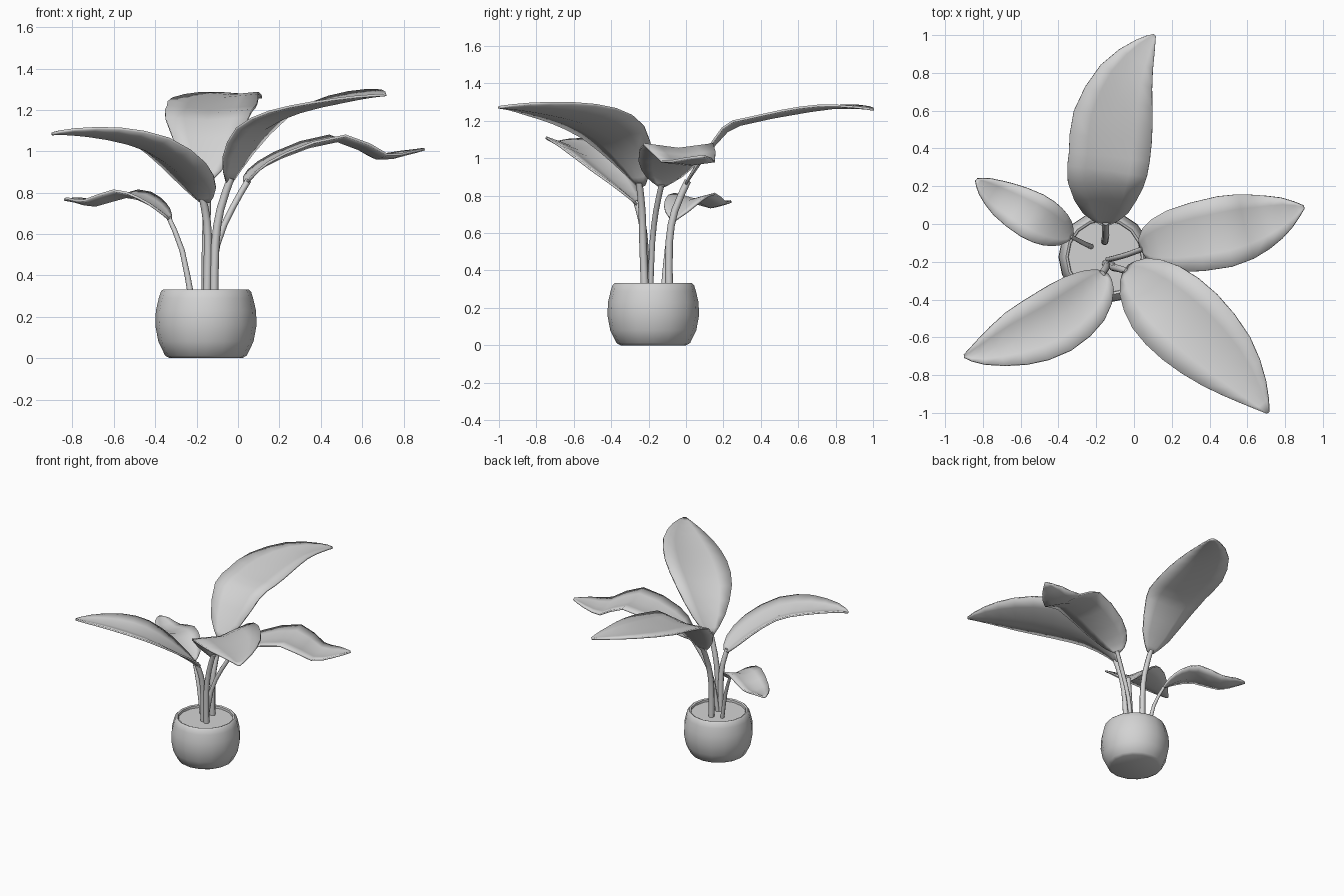
import bpy, bmesh, math
from mathutils import Vector

cube = bpy.data.objects.get("Cube")
if cube:
    bpy.data.objects.remove(cube, do_unlink=True)

COLOUR = (0.65, 0.65, 0.65, 1)
grey = bpy.data.materials.new("plain grey")
grey.use_nodes = True
grey.diffuse_color = COLOUR
grey.node_tree.nodes["Principled BSDF"].inputs["Base Color"].default_value = COLOUR

POT = Vector((-0.155, -0.175, 0))


def finish(name, bm, angle=50, thickness=0):
    bmesh.ops.recalc_face_normals(bm, faces=bm.faces)
    mesh = bpy.data.meshes.new(name)
    bm.to_mesh(mesh)
    bm.free()
    mesh.materials.append(grey)
    obj = bpy.data.objects.new(name, mesh)
    bpy.context.collection.objects.link(obj)
    if thickness:
        mod = obj.modifiers.new("thickness", "SOLIDIFY")
        mod.thickness = thickness
        mod.offset = 0
    bpy.ops.object.select_all(action="DESELECT")
    obj.select_set(True)
    bpy.context.view_layer.objects.active = obj
    bpy.ops.object.shade_smooth_by_angle(angle=math.radians(angle))


def skin(bm, rings, closed=True):
    """Join rows of vertices with quads."""
    for a, b in zip(rings, rings[1:]):
        n = len(a)
        for i in range(n if closed else n - 1):
            j = (i + 1) % n
            bm.faces.new((a[i], a[j], b[j], b[i]))


def ring(bm, centre, u, v, radius, sides):
    angles = [2 * math.pi * i / sides for i in range(sides)]
    return [bm.verts.new(centre + radius * (u * math.cos(a) + v * math.sin(a))) for a in angles]


def capped_tube(name, bm, rings):
    skin(bm, rings)
    bm.faces.new(rings[0])
    bm.faces.new(rings[-1])
    finish(name, bm)


def lathe(name, profile, sides=16):
    bm = bmesh.new()
    u, v = Vector((1, 0, 0)), Vector((0, 1, 0))
    capped_tube(name, bm, [ring(bm, POT + Vector((0, 0, z)), u, v, r, sides) for r, z in profile])


def tangent(points, i):
    return (points[min(i + 1, len(points) - 1)] - points[max(i - 1, 0)]).normalized()


def refine(rows):
    """Insert a smooth in-between point in every span."""
    rows = [Vector(r) for r in rows]
    out = [rows[0]]
    for i in range(len(rows) - 1):
        a, b = rows[i], rows[i + 1]
        before, after = rows[max(i - 1, 0)], rows[min(i + 2, len(rows) - 1)]
        out += [(a + b) * 0.5625 - (before + after) * 0.0625, b]
    return out


def stem(name, path, thick, thin, sides=8):
    points = refine(path)
    bm, rings = bmesh.new(), []
    for i, p in enumerate(points):
        t = tangent(points, i)
        u = Vector((0, 1, 0)).cross(t).normalized()
        radius = thick + (thin - thick) * i / (len(points) - 1)
        rings.append(ring(bm, p, u, t.cross(u), radius, sides))
    capped_tube(name, bm, rings)


def blade(name, stations, lift_left, lift_right):
    """Stations are midrib x, y, z and half width; lifts raise the two edges."""
    stations = refine(stations)
    points = [s.to_3d() for s in stations]
    widest = max(s.w for s in stations)
    bm, rows = bmesh.new(), []
    for i, (p, s) in enumerate(zip(points, stations)):
        t = tangent(points, i)
        side = Vector((-t.y, t.x, 0)).normalized()
        # edges lean back toward the base where the blade rises steeply
        up = t.cross(side)
        row = []
        for k in (-1, -0.55, 0, 0.55, 1):
            lift = (lift_left if k > 0 else lift_right) * abs(k) * s.w / widest
            row.append(bm.verts.new(p + side * k * s.w + up * lift))
        rows.append(row)
    skin(bm, rows, closed=False)
    finish(name, bm, 60, 0.012)


# Pot with rounded belly, rim and mouth, then the soil disc
lathe("pot", [(0.175, 0), (0.197, 0.012), (0.23, 0.08), (0.245, 0.16), (0.242, 0.23),
              (0.228, 0.29), (0.218, 0.322), (0.206, 0.333), (0.194, 0.328), (0.19, 0.29)])
lathe("soil", [(0.192, 0.292), (0.192, 0.312)])

# Back leaf
stem("back_stem", [(-0.155, -0.09, 0.29), (-0.155, -0.09, 0.55), (-0.15, -0.06, 0.72),
                   (-0.15, 0.01, 0.88)], 0.021, 0.018)
blade("back_leaf", [(-0.15, 0, 0.86, 0.024), (-0.15, 0.07, 0.965, 0.12), (-0.15, 0.22, 1.145, 0.2),
                    (-0.13, 0.36, 1.195, 0.215), (-0.11, 0.56, 1.235, 0.212),
                    (-0.04, 0.78, 1.268, 0.15), (0.06, 0.94, 1.268, 0.06),
                    (0.11, 1, 1.26, 0.008)], 0.02, 0.02)

# Left leaf
stem("left_stem", [(-0.14, -0.19, 0.29), (-0.1, -0.18, 0.55), (-0.03, -0.16, 0.72),
                   (0.05, -0.13, 0.86)], 0.015, 0.015)
blade("left_leaf", [(0.04, -0.13, 0.85, 0.022), (0.08, -0.115, 0.895, 0.1), (0.21, -0.09, 0.97, 0.165),
                    (0.48, -0.04, 1.05, 0.19), (0.67, 0.01, 0.965, 0.15),
                    (0.81, 0.06, 0.985, 0.085), (0.9, 0.09, 1.01, 0.008)], 0.025, 0.025)

# Front left leaf, banked so its inner edge stands higher
stem("front_left_stem", [(-0.115, -0.22, 0.29), (-0.11, -0.23, 0.55), (-0.085, -0.235, 0.72),
                         (-0.035, -0.25, 0.87)], 0.021, 0.018)
blade("front_left_leaf", [(-0.04, -0.24, 0.85, 0.024), (0.01, -0.29, 0.965, 0.12),
                          (0.13, -0.4, 1.11, 0.205), (0.3, -0.55, 1.19, 0.225),
                          (0.49, -0.73, 1.235, 0.18), (0.63, -0.89, 1.262, 0.09),
                          (0.71, -1, 1.272, 0.008)], 0.075, 0.0)

# Front right leaf, deeply folded
stem("front_right_stem", [(-0.15, -0.21, 0.29), (-0.145, -0.22, 0.52), (-0.15, -0.235, 0.66),
                          (-0.17, -0.265, 0.77)], 0.021, 0.018)
blade("front_right_leaf", [(-0.16, -0.26, 0.75, 0.024), (-0.19, -0.31, 0.8, 0.09),
                           (-0.28, -0.41, 0.895, 0.155), (-0.44, -0.525, 1.005, 0.178),
                           (-0.63, -0.61, 1.06, 0.148), (-0.81, -0.68, 1.083, 0.068),
                           (-0.9, -0.7, 1.083, 0.008)], 0.06, 0.045)

# Small back right leaf
stem("back_right_stem", [(-0.225, -0.12, 0.29), (-0.27, -0.1, 0.52), (-0.335, -0.065, 0.68)],
     0.015, 0.011)
blade("back_right_leaf", [(-0.33, -0.065, 0.67, 0.015), (-0.37, -0.045, 0.705, 0.07),
                          (-0.44, -0.01, 0.75, 0.11), (-0.54, 0.045, 0.78, 0.125),
                          (-0.69, 0.13, 0.738, 0.098), (-0.79, 0.2, 0.758, 0.052),
                          (-0.835, 0.235, 0.766, 0.008)], 0.03, 0.03)
